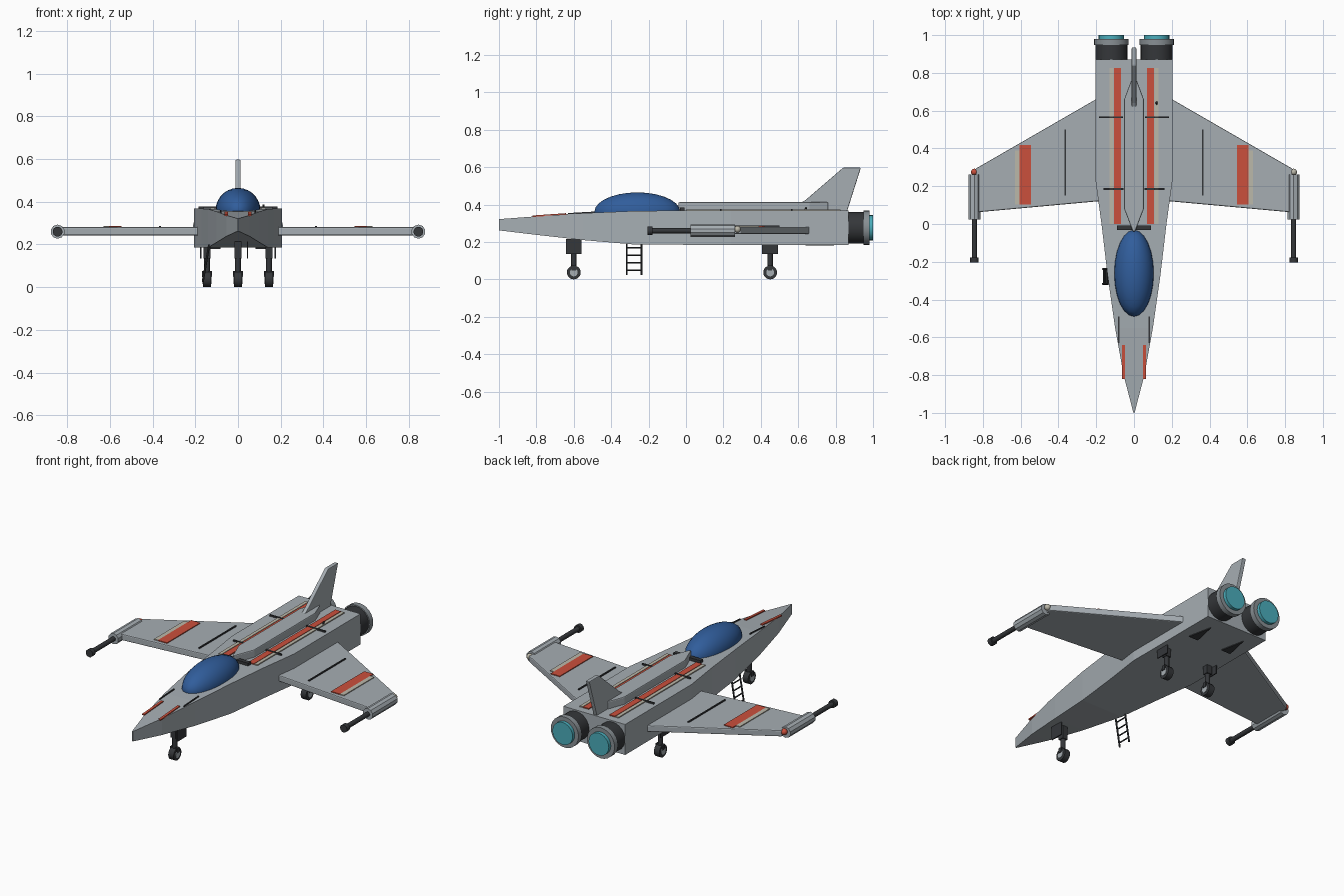
import bpy, bmesh
from math import pi, atan2
from mathutils import Vector, Matrix

cube = bpy.data.objects.get("Cube")
if cube:
    bpy.data.objects.remove(cube, do_unlink=True)


def material(name, rgb):
    m = bpy.data.materials.new(name)
    m.use_nodes = True
    m.diffuse_color = (*rgb, 1)
    m.node_tree.nodes["Principled BSDF"].inputs["Base Color"].default_value = (*rgb, 1)
    return m


HULL = material("hull grey", (0.38, 0.42, 0.45))
METAL = material("mid grey metal", (0.25, 0.28, 0.30))
DARK = material("dark grey", (0.035, 0.038, 0.042))
RED = material("orange red", (0.60, 0.08, 0.045))
CREAM = material("cream", (0.50, 0.48, 0.40))
GLASS = material("canopy blue", (0.03, 0.11, 0.33))
GLOW = material("engine cyan", (0.07, 0.42, 0.50))


def finish(name, bm, mat, smooth=False):
    bmesh.ops.recalc_face_normals(bm, faces=bm.faces)
    mesh = bpy.data.meshes.new(name)
    bm.to_mesh(mesh)
    bm.free()
    mesh.materials.append(mat)
    ob = bpy.data.objects.new(name, mesh)
    bpy.context.collection.objects.link(ob)
    if smooth:
        bpy.ops.object.select_all(action='DESELECT')
        ob.select_set(True)
        bpy.context.view_layer.objects.active = ob
        bpy.ops.object.shade_smooth_by_angle(angle=0.7)
    return ob


def box(name, center, size, mat, tilt=0.0, axis='X'):
    bm = bmesh.new()
    bmesh.ops.create_cube(bm, size=1, matrix=Matrix.Translation(center)
                          @ Matrix.Rotation(tilt, 4, axis) @ Matrix.Diagonal((*size, 1)))
    return finish(name, bm, mat)


def rod(name, start, end, radius, mat, sides=20, end_radius=None):
    a, b = Vector(start), Vector(end)
    bm = bmesh.new()
    turn = (b - a).to_track_quat('Z', 'Y').to_matrix().to_4x4()
    bmesh.ops.create_cone(bm, cap_ends=True, segments=sides, radius1=radius,
                          radius2=radius if end_radius is None else end_radius,
                          depth=(b - a).length,
                          matrix=Matrix.Translation((a + b) / 2) @ turn)
    return finish(name, bm, mat, sides > 10)


def prism(name, points, shift, mat, bevel=0.0):
    bm = bmesh.new()
    face = bm.faces.new([bm.verts.new(p) for p in points])
    new = bmesh.ops.extrude_face_region(bm, geom=[face])["geom"]
    bmesh.ops.translate(bm, vec=shift, verts=[v for v in new if isinstance(v, bmesh.types.BMVert)])
    ob = finish(name, bm, mat)
    if bevel:
        mod = ob.modifiers.new("soft edge", 'BEVEL')
        mod.width, mod.segments = bevel, 2
    return ob


def ball(name, center, scale, mat, u=16, v=8):
    bm = bmesh.new()
    bmesh.ops.create_uvsphere(bm, u_segments=u, v_segments=v, radius=1,
                              matrix=Matrix.Translation(center) @ Matrix.Diagonal((*scale, 1)))
    return finish(name, bm, mat, True)


# Fuselage: rectangular sections (y, half width, bottom, top)
stations = [(-1.0, 0.003, 0.262, 0.322), (-0.8, 0.055, 0.238, 0.337),
            (-0.55, 0.10, 0.21, 0.354), (-0.27, 0.14, 0.186, 0.366),
            (0.0, 0.172, 0.185, 0.368), (0.24, 0.205, 0.185, 0.368),
            (0.87, 0.205, 0.185, 0.368)]
bm = bmesh.new()
rings = [[bm.verts.new(p) for p in ((-w, y, b), (w, y, b), (w, y, t), (-w, y, t))]
         for y, w, b, t in stations]
for r, s in zip(rings, rings[1:]):
    for i in range(4):
        j = (i + 1) % 4
        bm.faces.new((r[i], r[j], s[j], s[i]))
bm.faces.new(rings[0])
bm.faces.new(rings[-1])
finish("fuselage", bm, HULL)


def hull_top(y):
    for p, q in zip(stations, stations[1:]):
        if y <= q[0]:
            return p[3] + (q[3] - p[3]) * (y - p[0]) / (q[0] - p[0])
    return stations[-1][3]


def deck_plate(name, x, width, y0, y1, mat):
    z0, z1 = hull_top(y0), hull_top(y1)
    box(name, (x, (y0 + y1) / 2, (z0 + z1) / 2 + 0.002), (width, y1 - y0, 0.008),
        mat, atan2(z1 - z0, y1 - y0))


# Canopy, spine and tail fin
ball("canopy", (0, -0.26, 0.36), (0.105, 0.23, 0.105), GLASS, 24, 14)
box("canopy_rear_frame", (0, -0.02, 0.375), (0.18, 0.025, 0.02), DARK)
half = [(0.006, -0.04), (0.052, 0.08), (0.052, 0.66), (0.015, 0.76)]
outline = half + [(-x, y) for x, y in reversed(half)]
prism("spine", [(x, y, 0.36) for x, y in outline], (0, 0, 0.053), HULL, 0.006)
prism("tail_fin", [(-0.012, y, z) for y, z in
                   ((0.60, 0.40), (0.64, 0.425), (0.84, 0.597), (0.935, 0.597), (0.86, 0.36), (0.60, 0.36))],
      (0.024, 0, 0), HULL, 0.004)
rod("deck_antenna", (0.12, 0.63, 0.365), (0.12, 0.645, 0.385), 0.005, DARK, 8)


def landing_gear(name, x, y, top, door):
    rod(name + "_strut", (x, y, 0.07), (x, y, top), 0.014, DARK, 12)
    box(name + "_upper_leg", (x, y, (top + 0.135) / 2), (0.034, 0.034, top - 0.135), DARK)
    box(name + "_door", (x + door, y, (top + 0.135) / 2), (0.006, 0.085, top - 0.135), DARK)
    rod(name + "_wheel", (x - 0.018, y, 0.037), (x + 0.018, y, 0.037), 0.037, DARK, 20)
    rod(name + "_hub", (x - 0.021, y, 0.037), (x + 0.021, y, 0.037), 0.021, HULL, 16)
    box(name + "_fork", (x, y, 0.062), (0.048, 0.022, 0.03), DARK)


landing_gear("nose_gear", 0, -0.6, 0.215, 0.045)

for s, side in ((1, "left"), (-1, "right")):
    # Wing and its markings
    prism(side + "_wing", [(s * x, y, 0.243) for x, y in
                           ((0.15, 0.124), (0.83, 0.062), (0.84, 0.292), (0.15, 0.69))],
          (0, 0, 0.038), HULL, 0.006)
    box(side + "_wing_red_band", (s * 0.575, 0.262, 0.282), (0.06, 0.315, 0.008), RED)
    box(side + "_wing_cream_band", (s * 0.618, 0.247, 0.282), (0.026, 0.285, 0.008), CREAM)
    box(side + "_wing_panel_line", (s * 0.365, 0.325, 0.283), (0.008, 0.35, 0.009), DARK)

    # Wingtip cannon
    tip = s * 0.845
    rod(side + "_cannon_housing", (tip, 0.025, 0.26), (tip, 0.262, 0.26), 0.033, HULL, 10)
    rod(side + "_cannon_barrel", (tip, -0.19, 0.26), (tip, 0.03, 0.26), 0.014, DARK, 14)
    rod(side + "_cannon_muzzle", (tip, -0.205, 0.26), (tip, -0.178, 0.26), 0.023, DARK, 14)
    ball(side + "_tip_light", (tip, 0.275, 0.268), (0.018, 0.018, 0.018), CREAM if s > 0 else RED)

    # Deck stripes, panel lines and nose markings
    deck_plate(side + "_deck_red_stripe", s * 0.087, 0.037, 0.0, 0.825, RED)
    deck_plate(side + "_deck_cream_stripe", s * 0.119, 0.02, 0.0, 0.825, CREAM)
    box(side + "_rear_panel_line", (s * 0.122, 0.565, 0.372), (0.125, 0.009, 0.01), DARK)
    box(side + "_front_panel_line", (s * 0.108, 0.185, 0.372), (0.105, 0.009, 0.01), DARK)
    deck_plate(side + "_nose_red_stripe", s * 0.055, 0.015, -0.82, -0.64, RED)
    deck_plate(side + "_nose_panel_line", s * 0.081, 0.007, -0.63, -0.49, DARK)

    # Engine
    ex, ez = s * 0.12, 0.276
    rod(side + "_engine_nozzle", (ex, 0.84, ez), (ex, 0.955, ez), 0.085, DARK, 24)
    rod(side + "_engine_ring", (ex, 0.948, ez), (ex, 0.98, ez), 0.092, METAL, 24)
    rod(side + "_engine_glow", (ex, 0.97, ez), (ex, 1.0, ez), 0.067, GLOW, 24)

    # Belly vent and main gear
    prism(side + "_belly_vent", [(s * 0.115 + dx, y, 0.180) for dx, y in
                                 ((-0.032, 0.64), (0.032, 0.64), (0, 0.79))], (0, 0, 0.008), DARK)
    landing_gear(side + "_main_gear", s * 0.145, 0.45, 0.19, s * 0.029)

# Boarding ladder on the right side
for y in (-0.317, -0.238):
    rod("ladder_rail", (-0.165, y, 0.025), (-0.135, y, 0.20), 0.005, DARK, 8)
for i in range(4):
    z = 0.05 + i * 0.04
    x = -0.165 + 0.03 * (z - 0.025) / 0.175
    rod("ladder_rung", (x, -0.317, z), (x, -0.238, z), 0.004, DARK, 8)
